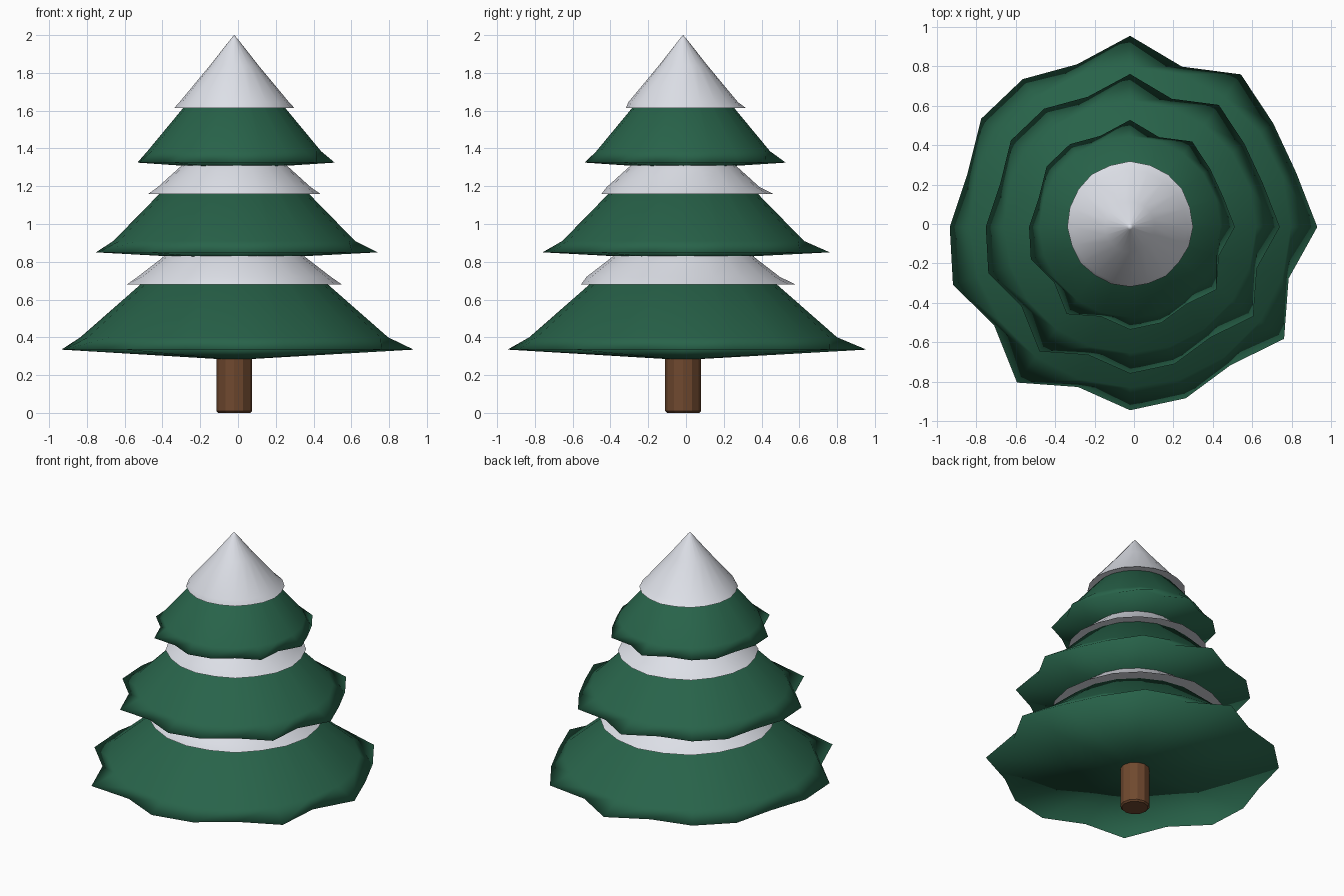
import bpy, bmesh, math

if "Cube" in bpy.data.objects:
    bpy.data.objects.remove(bpy.data.objects["Cube"])

CX, CY = -0.02, -0.015   # trunk axis
N = 20                   # sides of each branch tier

# uneven tips of the branches, one radius per side
TIPS = [.95, .887, .897, .957, .855, .97, .868, .927, .934, .868,
        .915, .945, .852, .976, .854, .93, .914, .867, .966, .846]


def material(name, rgb):
    m = bpy.data.materials.new(name)
    m.diffuse_color = (*rgb, 1)
    m.use_nodes = True
    m.node_tree.nodes["Principled BSDF"].inputs["Base Color"].default_value = m.diffuse_color
    return m


GREEN = material("needle green", (0.021, 0.125, 0.068))
SNOW = material("snow white", (0.74, 0.76, 0.82))
BROWN = material("bark brown", (0.16, 0.066, 0.028))


def lathe(name, rings, mat, n=N, smooth_angle=None):
    """Stack rings (z, radius function of side index); radius None is a pole."""
    bm = bmesh.new()
    loops = []
    for z, rad in rings:
        if rad is None:
            loops.append([bm.verts.new((CX, CY, z))] * n)
        else:
            loops.append([bm.verts.new((CX + rad(i) * math.cos(math.tau * i / n),
                                        CY + rad(i) * math.sin(math.tau * i / n), z))
                          for i in range(n)])
    for a, b in zip(loops, loops[1:]):
        for i in range(n):
            j = (i + 1) % n
            quad = list(dict.fromkeys((a[i], a[j], b[j], b[i])))
            bm.faces.new(quad)
    bmesh.ops.recalc_face_normals(bm, faces=bm.faces)
    me = bpy.data.meshes.new(name)
    bm.to_mesh(me)
    bm.free()
    me.materials.append(mat)
    ob = bpy.data.objects.new(name, me)
    bpy.context.collection.objects.link(ob)
    if smooth_angle is not None:
        bpy.ops.object.select_all(action='DESELECT')
        bpy.context.view_layer.objects.active = ob
        ob.select_set(True)
        if smooth_angle >= 180:
            bpy.ops.object.shade_smooth()
        else:
            bpy.ops.object.shade_smooth_by_angle(angle=math.radians(smooth_angle))
    return ob


def circle(r):
    return lambda i: r


def tips(scale):
    return lambda i: TIPS[i] * scale


def snow_rim(r):
    return lambda i: r * (1 + 0.045 * math.sin(math.tau * i / N) + 0.008 * math.cos(2.6 * i))


# trunk with a slightly bevelled foot
lathe("trunk", [(0, None), (0, circle(.085)), (.01, circle(.095)),
                (.34, circle(.095)), (.34, None)], BROWN, n=12)

# branch tiers: (name, underside z, rim z, tip scale, shoulder z/r, top z/r)
TIERS = [
    ("lower_branches", .28, .335, 1.0, (.40, .815), (.90, .245)),
    ("middle_branches", .81, .85, .80, (.91, .64), (1.38, .18)),
    ("upper_branches", 1.29, 1.325, .56, (1.385, .46), (1.85, .075)),
]
for name, z0, zr, s, (zs, rs), (zt, rt) in TIERS:
    lathe(name, [(z0, None), (zr, tips(s)), (zs, circle(rs)),
                 (zt, circle(rt)), (zt, None)], GREEN, smooth_angle=180)

# snow layers: flat lip below, sloping skin above
lathe("lower_snow", [(.69, circle(.46)), (.68, snow_rim(.565)), (.72, circle(.512)),
                     (.81, circle(.395)), (.88, circle(.31)), (.88, None)],
      SNOW, smooth_angle=50)
lathe("middle_snow", [(1.17, circle(.36)), (1.16, snow_rim(.452)), (1.195, circle(.405)),
                      (1.29, circle(.30)), (1.36, circle(.22)), (1.36, None)],
      SNOW, smooth_angle=50)
lathe("snow_cap", [(1.625, circle(.24)), (1.613, snow_rim(.317)), (1.645, circle(.29)),
                   (1.84, circle(.128)), (1.985, circle(.014)), (2.0, None)],
      SNOW, smooth_angle=50)
